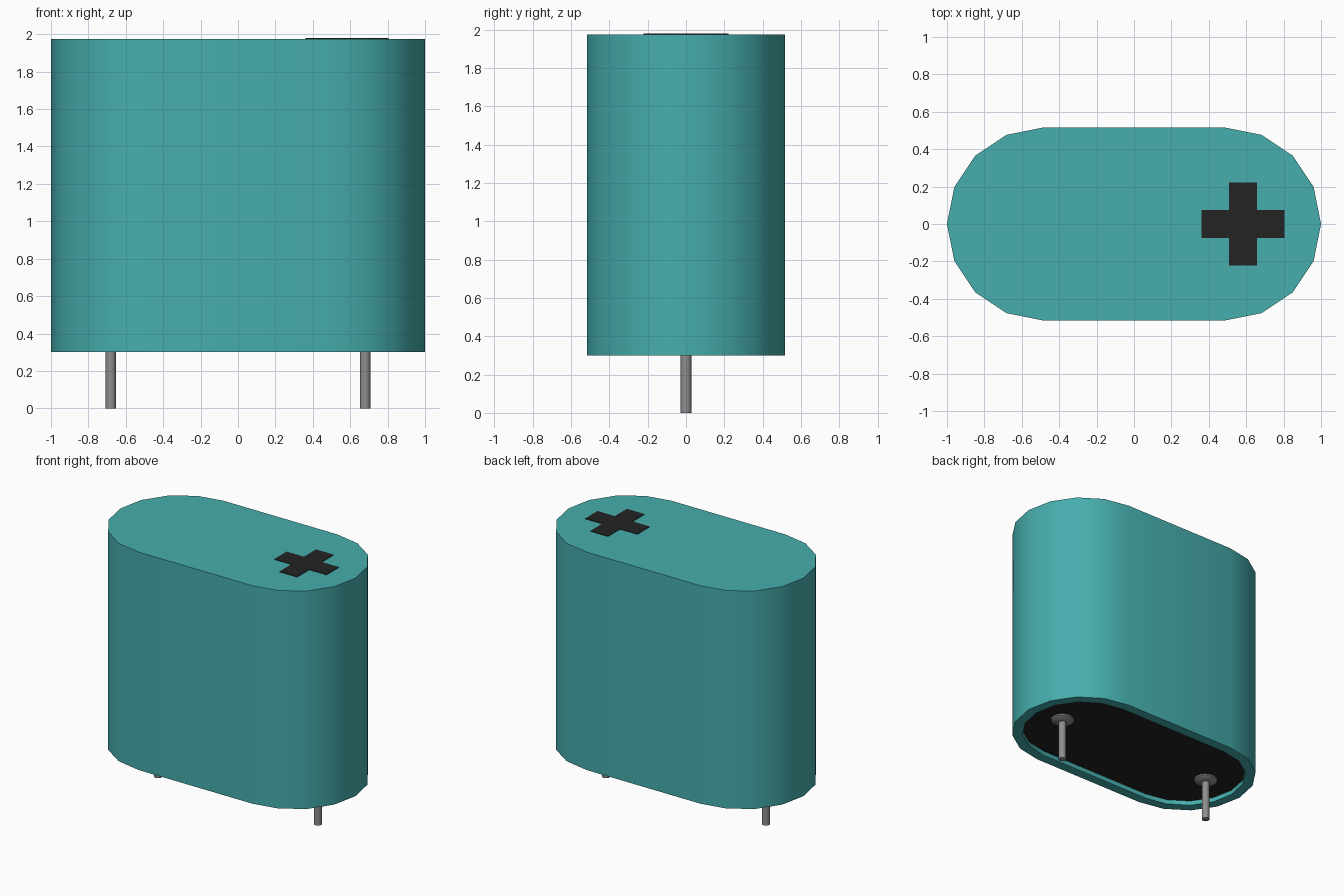
import bpy, bmesh, math

cube = bpy.data.objects.get("Cube")
if cube:
    bpy.data.objects.remove(cube, do_unlink=True)


def material(name, rgb, rough=0.6):
    m = bpy.data.materials.new(name)
    m.use_nodes = True
    col = (*rgb, 1.0)
    m.diffuse_color = col
    bsdf = next(n for n in m.node_tree.nodes if n.type == 'BSDF_PRINCIPLED')
    bsdf.inputs["Base Color"].default_value = col
    bsdf.inputs["Roughness"].default_value = rough
    return m


TEAL = material("teal", (0.062, 0.42, 0.42))
BLACK = material("black", (0.017, 0.017, 0.017))
GREY = material("metal grey", (0.27, 0.27, 0.27))


def finish(name, bm, mats, smooth=True):
    bmesh.ops.recalc_face_normals(bm, faces=bm.faces)
    me = bpy.data.meshes.new(name)
    bm.to_mesh(me)
    bm.free()
    for m in mats:
        me.materials.append(m)
    ob = bpy.data.objects.new(name, me)
    bpy.context.collection.objects.link(ob)
    if smooth:
        bpy.ops.object.select_all(action='DESELECT')
        ob.select_set(True)
        bpy.context.view_layer.objects.active = ob
        bpy.ops.object.shade_smooth_by_angle(angle=math.radians(30))
    return ob


def loft(bm, rings):
    """Bridge successive closed rings and cap both ends; returns the last cap."""
    vr = [[bm.verts.new(p) for p in r] for r in rings]
    for a, b in zip(vr, vr[1:]):
        n = len(a)
        for i in range(n):
            bm.faces.new((a[i], a[(i + 1) % n], b[(i + 1) % n], b[i]))
    bm.faces.new(vr[0])
    return bm.faces.new(vr[-1])


def stadium(r, z, half=0.484, seg=8):
    """Rounded outline made from two half circles."""
    pts = []
    for cx, start in ((half, -math.pi / 2), (-half, math.pi / 2)):
        for i in range(seg + 1):
            a = start + math.pi * i / seg
            pts.append((cx + r * math.cos(a), r * math.sin(a), z))
    return pts


def circle(x, r, z, n=16):
    return [(x + r * math.cos(2 * math.pi * i / n),
             r * math.sin(2 * math.pi * i / n), z) for i in range(n)]


# Can with a shallow recess underneath, floor of the recess in black
bm = bmesh.new()
floor = loft(bm, [stadium(0.516, 1.975), stadium(0.516, 0.3),
                  stadium(0.441, 0.3), stadium(0.441, 0.335)])
floor.material_index = 1
finish("can_body", bm, [TEAL, BLACK])

# Polarity cross: thin plate on the top
bm = bmesh.new()
a, b = 0.222, 0.075
cross = [(b, b), (b, a), (-b, a), (-b, b), (-a, b), (-a, -b),
         (-b, -b), (-b, -a), (b, -a), (b, -b), (a, -b), (a, b)]
loft(bm, [[(0.583 + x, y, z) for x, y in cross] for z in (1.974, 1.979)])
finish("plus_mark", bm, [BLACK], smooth=False)

# Lead pins with flared collars
for side, x in (("left", 0.68), ("right", -0.68)):
    bm = bmesh.new()
    loft(bm, [circle(x, 0.028, 0.0), circle(x, 0.028, 0.335)])
    finish(side + "_pin", bm, [GREY])
    bm = bmesh.new()
    loft(bm, [circle(x, 0.085, 0.336), circle(x, 0.085, 0.325),
              circle(x, 0.065, 0.314), circle(x, 0.028, 0.306)])
    finish(side + "_pin_collar", bm, [GREY])
